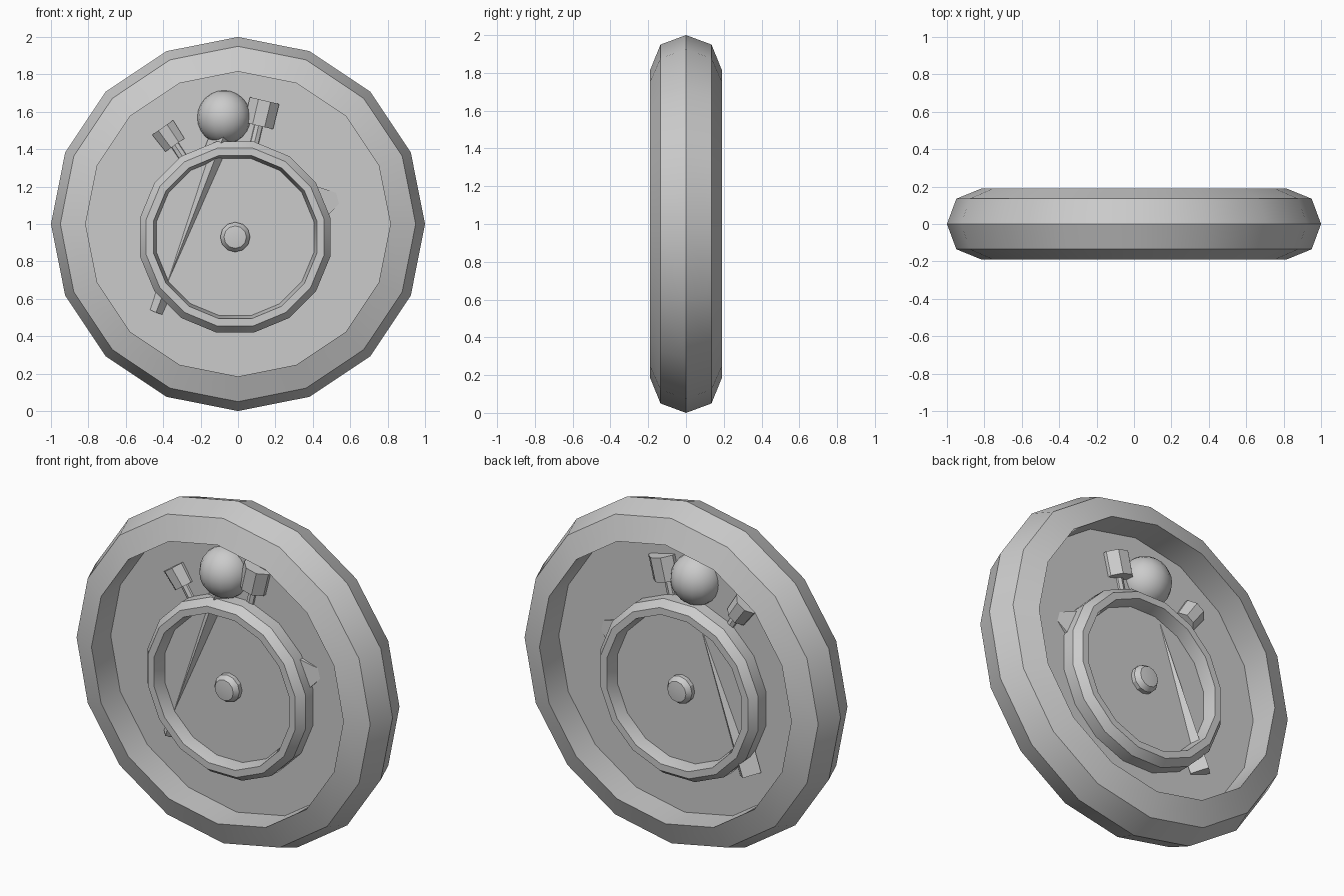
import bpy, bmesh, math
from mathutils import Vector, Matrix

cube = bpy.data.objects.get("Cube")
if cube:
    bpy.data.objects.remove(cube, do_unlink=True)

grey = bpy.data.materials.new("plain_grey")
grey.use_nodes = True
colour = (0.6, 0.6, 0.6, 1)
grey.diffuse_color = colour
grey.node_tree.nodes["Principled BSDF"].inputs["Base Color"].default_value = colour


def finish(name, bm):
    """Make the object, smooth except across edges over 30 degrees."""
    bmesh.ops.remove_doubles(bm, verts=bm.verts, dist=1e-5)
    bmesh.ops.recalc_face_normals(bm, faces=bm.faces)
    for face in bm.faces:
        face.smooth = True
    for edge in bm.edges:
        edge.smooth = edge.calc_face_angle(0) < math.radians(30)
    mesh = bpy.data.meshes.new(name)
    bm.to_mesh(mesh)
    bm.free()
    mesh.materials.append(grey)
    bpy.context.collection.objects.link(bpy.data.objects.new(name, mesh))


def lathe(name, half_profile, centre, sides, turn=0.0):
    """Revolve (radius, depth) points about the y axis, mirrored front to back."""
    profile = half_profile + [(r, -y) for r, y in reversed(half_profile)]
    bm = bmesh.new()
    rings = []
    for i in range(sides):
        a = 2 * math.pi * (i + turn) / sides
        rings.append([bm.verts.new((centre[0] + r * math.sin(a), y,
                                    centre[1] + r * math.cos(a))) for r, y in profile])
    n = len(profile)
    for i in range(sides):
        a, b = rings[i], rings[(i + 1) % sides]
        for j in range(n):
            k = (j + 1) % n
            if profile[j][0] + profile[k][0] > 1e-6 and profile[j] != profile[k]:
                bm.faces.new((a[j], a[k], b[k], b[j]))
    finish(name, bm)


def rod(name, start, end, r1, r2, sides, spin=0.0, flatten=1.0):
    """Tapered prism between two points."""
    start, end = Vector(start), Vector(end)
    axis = end - start
    bm = bmesh.new()
    bmesh.ops.create_cone(bm, cap_ends=True, segments=sides, radius1=r1,
                          radius2=r2, depth=axis.length)
    # local x stays in the upright plane, local y runs front to back
    z = axis.normalized()
    x = Vector((0, 1, 0)).cross(z).normalized()
    basis = Matrix((x, z.cross(x), z)).transposed().to_4x4()
    place = (Matrix.Translation((start + end) / 2) @ basis
             @ Matrix.Diagonal((1, flatten, 1, 1)) @ Matrix.Rotation(spin, 4, 'Z'))
    bmesh.ops.transform(bm, matrix=place, verts=bm.verts)
    finish(name, bm)


# Large outer rim and the thin plate that fills it
lathe("outer_rim", [(1, 0), (0.95, 0.135), (0.815, 0.19), (0.815, 0.005)], (0, 1), 16)
lathe("back_plate", [(0.83, 0.012), (0, 0.012)], (0, 1), 16)

# Raised inner ring with its own face and centre knob
hub = (-0.015, 0.93)
lathe("inner_ring", [(0.52, 0), (0.52, 0.085), (0.485, 0.13), (0.445, 0.13), (0.425, 0.04)],
      hub, 16, 0.5)
lathe("inner_face", [(0.44, 0.055), (0, 0.055)], hub, 16, 0.5)
lathe("centre_knob", [(0.08, 0), (0.08, 0.08), (0.06, 0.108), (0, 0.115)], hub, 12)

# Square bar set on its corner, leaning forward at the top
rod("slanted_bar", (-0.437, 0.026, 0.53), (-0.065, -0.027, 1.5), 0.0725, 0.0725, 4)

# Ball on top of the ring
bm = bmesh.new()
bmesh.ops.create_uvsphere(bm, u_segments=16, v_segments=12, radius=0.145)
bmesh.ops.translate(bm, verts=bm.verts, vec=(-0.075, 0, 1.57))
finish("top_ball", bm)

# Two push buttons, each a thin stem and a wider head
for side, foot, neck, tip, r1, r2 in (
        ("right", (-0.27, 0, 1.32), (-0.337, 0, 1.422), (-0.403, 0, 1.516), 0.067, 0.074),
        ("left", (0.08, 0, 1.40), (0.11, 0, 1.525), (0.142, 0, 1.66), 0.086, 0.087)):
    rod(side + "_button_stem", foot, neck, 0.028, 0.028, 8)
    rod(side + "_button_head", neck, tip, r1, r2, 8, math.pi / 8)

# Flat pointed spike on the side of the ring
rod("side_spike", (0.445, 0, 1.115), (0.577, 0, 1.15), 0.125, 0, 4, math.pi / 4, 0.4)
